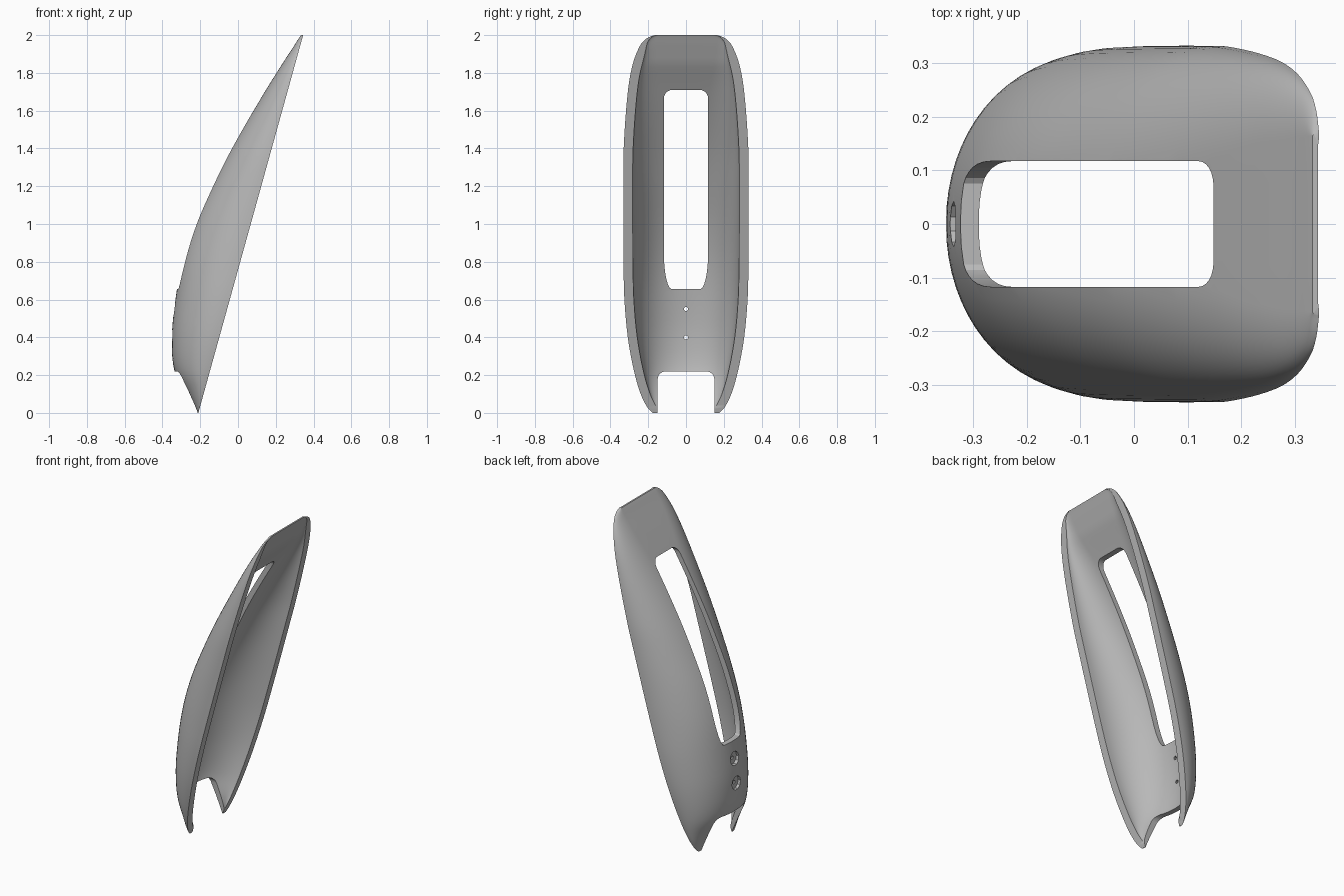
import bpy, bmesh, math

if "Cube" in bpy.data.objects:
    bpy.data.objects.remove(bpy.data.objects["Cube"])

grey = bpy.data.materials.new("plain grey")
grey.use_nodes = True
colour = (0.48, 0.48, 0.48, 1)
grey.diffuse_color = colour
grey.node_tree.nodes["Principled BSDF"].inputs["Base Color"].default_value = colour

# Height, half width, back position and half width of the flat back
KEYS = [(0, .178, -.216, 0), (.03, .205, -.235, 0), (.1, .24, -.275, 0),
        (.22, .275, -.336, 0), (.4, .308, -.35, 0), (.6, .326, -.331, .01),
        (.8, .331, -.295, .02), (1, .332, -.231, .03), (1.2, .332, -.139, .05),
        (1.4, .33, -.035, .07), (1.7, .308, .142, .12), (1.85, .281, .236, .15),
        (1.95, .24, .301, .16), (1.985, .205, .323, .163), (2, .168, .333, .165)]


def mesh_object(name, bm):
    bmesh.ops.recalc_face_normals(bm, faces=bm.faces)
    mesh = bpy.data.meshes.new(name)
    bm.to_mesh(mesh)
    bm.free()
    obj = bpy.data.objects.new(name, mesh)
    bpy.context.collection.objects.link(obj)
    mesh.materials.append(grey)
    return obj


def sample(z, col):
    """Smooth curve through one column of the key sections."""
    last = len(KEYS) - 1
    i = max(k for k in range(last) if KEYS[k][0] <= z)

    def slope(k):
        a, b = KEYS[max(k - 1, 0)], KEYS[min(k + 1, last)]
        return (b[col] - a[col]) / (b[0] - a[0])
    p, q = KEYS[i], KEYS[i + 1]
    h = q[0] - p[0]
    t = (z - p[0]) / h
    s = t * t * (3 - 2 * t)
    return (p[col] * (1 - s) + q[col] * s
            + h * t * (1 - t) * ((1 - t) * slope(i) - t * slope(i + 1)))


def half_section(rim, back, width, flat, steps=16):
    """Points from the rim round to the flat back, on the +y side."""
    pts = []
    for k in range(steps + 1):
        a = math.pi / 2 * k / steps
        pts.append((rim + (back - rim) * math.sin(a),
                    flat + (width - flat) * math.cos(a)))
    pts.append((back, flat / 2))
    return pts


def section(z):
    """Closed outline: outer skin one way, inner skin back again."""
    rim = -.21 + .2775 * z
    width, back, flat = (sample(z, c) for c in (1, 2, 3))
    top = max(0, (z - 1.85) / .15)
    wall = .03 + .006 * min(z, 1) - .026 * top
    margin = .05 - .04 * top ** 2
    depth = rim - back
    inner_back = rim - max(depth - wall, depth * .1)
    inner_width = width - margin
    outer = half_section(rim, back, width, max(flat, .004))
    inner = half_section(rim, inner_back, inner_width,
                         max(min(flat, inner_width - .02), .004))

    def mirrored(half):
        return half + [(x, -y) for x, y in reversed(half)]
    return mirrored(outer) + mirrored(inner)[::-1]


# Curved shell, lofted upwards
bm = bmesh.new()
rings = []
count = 64
for n in range(count + 1):
    z = 1 - math.cos(math.pi * n / count)
    rings.append([bm.verts.new((x, y, z)) for x, y in section(z)])
for a, b in zip(rings, rings[1:]):
    for k in range(len(a)):
        j = (k + 1) % len(a)
        bm.faces.new((a[k], a[j], b[j], b[k]))
# End caps join the outer and inner skins
for ring in (rings[0], rings[-1]):
    half = len(ring) // 2
    for k in range(half - 1):
        bm.faces.new((ring[k], ring[k + 1], ring[-k - 2], ring[-k - 1]))
shell = mesh_object("curved_shell", bm)


def cut(name, bm):
    cutter = mesh_object(name, bm)
    cutter.hide_render = True
    mod = shell.modifiers.new(name, "BOOLEAN")
    mod.operation = "DIFFERENCE"
    mod.solver = "EXACT"
    mod.object = cutter
    bpy.context.view_layer.objects.active = shell
    bpy.ops.object.modifier_apply(modifier=name)
    bpy.data.objects.remove(cutter)


def prism(outline, x0=-1, x1=1):
    """Extrude a y-z outline along x."""
    bm = bmesh.new()
    face = bm.faces.new([bm.verts.new((x0, y, z)) for y, z in outline])
    out = bmesh.ops.extrude_face_region(bm, geom=[face])
    for v in out["geom"]:
        if isinstance(v, bmesh.types.BMVert):
            v.co.x = x1
    return bm


def corner(half, z, ry, rz, steps=6):
    """Rounded corner on the +y side, from the side wall to the end."""
    angles = [math.pi / 2 * k / steps for k in range(steps + 1)]
    return [(half - ry + ry * math.cos(a), z - rz + rz * math.sin(a))
            for a in angles]


def mirror(pts):
    return pts + [(-y, z) for y, z in reversed(pts)]


# Long window with tall lower corners
lower = corner(.117, .655, .042, -.19)[::-1]
cut("window_cutter", prism(mirror(lower + corner(.117, 1.71, .045, .045))))

# Notch between the two feet
cut("notch_cutter", prism(mirror([(.15, -.1)] + corner(.15, .22, .045, .04))))


def disc(radius, z, sides):
    return [(radius * math.cos(2 * math.pi * k / sides),
             z + radius * math.sin(2 * math.pi * k / sides))
            for k in range(sides)]


# Two screw holes with recessed heads
for z in (.4, .55):
    cut("head_cutter", prism(disc(.042, z, 10), -1, sample(z, 2) + .018))
    cut("screw_cutter", prism(disc(.011, z, 10)))

shell.select_set(True)
bpy.context.view_layer.objects.active = shell
bpy.ops.object.shade_smooth_by_angle(angle=math.radians(30))
